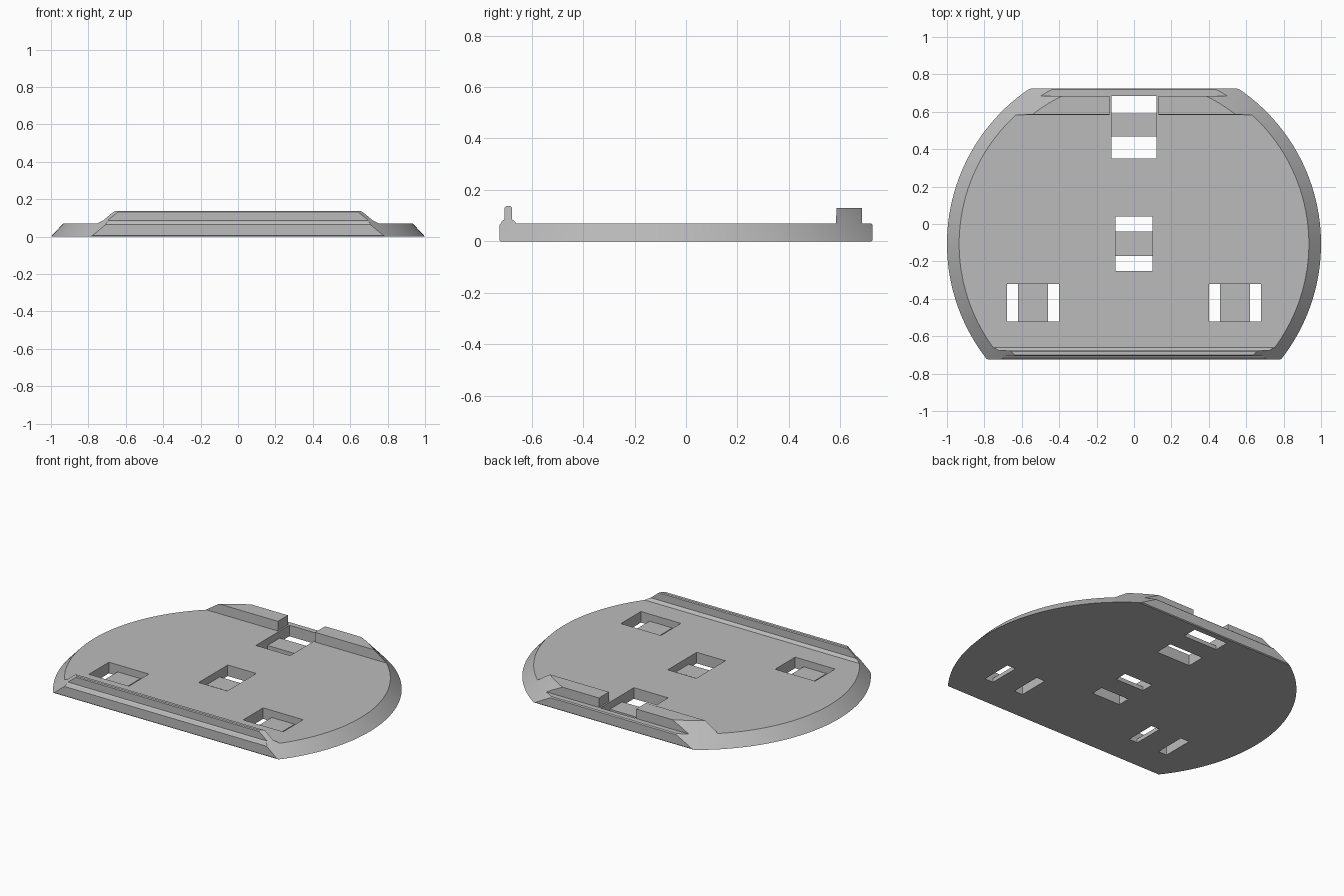
import bpy
import bmesh
from math import radians
from mathutils import Matrix

cube = bpy.data.objects.get("Cube")
if cube:
    bpy.data.objects.remove(cube, do_unlink=True)

grey = bpy.data.materials.new("plain grey")
grey.use_nodes = True
colour = (0.5, 0.5, 0.5, 1)
grey.diffuse_color = colour
grey.node_tree.nodes["Principled BSDF"].inputs["Base Color"].default_value = colour


def finish(bm, name):
    bmesh.ops.recalc_face_normals(bm, faces=bm.faces)
    mesh = bpy.data.meshes.new(name)
    bm.to_mesh(mesh)
    bm.free()
    mesh.materials.append(grey)
    obj = bpy.data.objects.new(name, mesh)
    bpy.context.collection.objects.link(obj)
    return obj


def prism(name, profile, start, end, along="x"):
    """Extrude a closed (horizontal, z) profile along x or y."""
    bm = bmesh.new()
    place = (lambda u, z: (start, u, z)) if along == "x" else (lambda u, z: (u, start, z))
    face = bm.faces.new([bm.verts.new(place(u, z)) for u, z in profile])
    new = bmesh.ops.extrude_face_region(bm, geom=[face])["geom"]
    step = end - start
    bmesh.ops.translate(bm, verts=[g for g in new if isinstance(g, bmesh.types.BMVert)],
                        vec=(step, 0, 0) if along == "x" else (0, step, 0))
    return finish(bm, name)


def slot_cutter(name, a, b, c, d, start, end, along):
    """Pocket from a to d, open underneath except for a low bridge from b to c."""
    low, bridge, high = -0.1, 0.025, 0.3
    profile = [(a, low), (b, low), (b, bridge), (c, bridge),
               (c, low), (d, low), (d, high), (a, high)]
    return prism(name, profile, start, end, along)


# Plate with front lip and back rail, as one side profile
TOP = 0.07
side = [
    (-0.72, 0), (-0.725, 0.005), (-0.725, 0.064), (-0.719, TOP),      # front edge
    (-0.715, 0.079), (-0.705, 0.086), (-0.705, 0.132), (-0.7, 0.137),  # lip
    (-0.682, 0.137), (-0.677, 0.132), (-0.677, 0.086), (-0.667, 0.079),
    (-0.66, TOP), (0.583, TOP), (0.585, 0.13), (0.685, 0.13),          # back rail
    (0.685, TOP), (0.719, TOP), (0.725, 0.064), (0.725, 0.005), (0.72, 0),
]
plate = prism("mounting_plate", side, -1.2, 1.2)

# Cone that trims the ends to the round bevelled outline
bm = bmesh.new()
bmesh.ops.create_cone(bm, cap_ends=True, segments=160, radius1=1.093, radius2=0.814,
                      depth=0.3, matrix=Matrix.Translation((0, -0.106, 0.05)))
outline = finish(bm, "outline_cutter")

# Pockets, each with two through slots either side of a bridge
cutters = [
    slot_cutter("back_slot_cutter", 0.35, 0.467, 0.59, 0.685, -0.12, 0.12, "x"),
    slot_cutter("middle_slot_cutter", -0.25, -0.17, -0.04, 0.04, -0.1, 0.1, "x"),
    slot_cutter("left_slot_cutter", 0.4, 0.46, 0.62, 0.68, -0.52, -0.32, "y"),
    slot_cutter("right_slot_cutter", -0.68, -0.62, -0.46, -0.4, -0.52, -0.32, "y"),
    # Gap in the back rail
    prism("rail_gap_cutter", [(0.57, TOP), (0.7, TOP), (0.7, 0.3), (0.57, 0.3)], -0.13, 0.13),
]

for cutter in [outline] + cutters:
    mod = plate.modifiers.new(cutter.name, "BOOLEAN")
    mod.operation = "INTERSECT" if cutter is outline else "DIFFERENCE"
    mod.solver = "EXACT"
    mod.object = cutter
    cutter.hide_render = True

# Bake the cuts and drop the helpers
bpy.context.view_layer.update()
baked = bpy.data.meshes.new_from_object(
    plate.evaluated_get(bpy.context.evaluated_depsgraph_get()))
plate.modifiers.clear()
plate.data = baked
for cutter in [outline] + cutters:
    bpy.data.objects.remove(cutter, do_unlink=True)

# Smooth round rim, crisp edges elsewhere
bpy.ops.object.select_all(action="DESELECT")
plate.select_set(True)
bpy.context.view_layer.objects.active = plate
bpy.ops.object.shade_smooth_by_angle(angle=radians(25))
